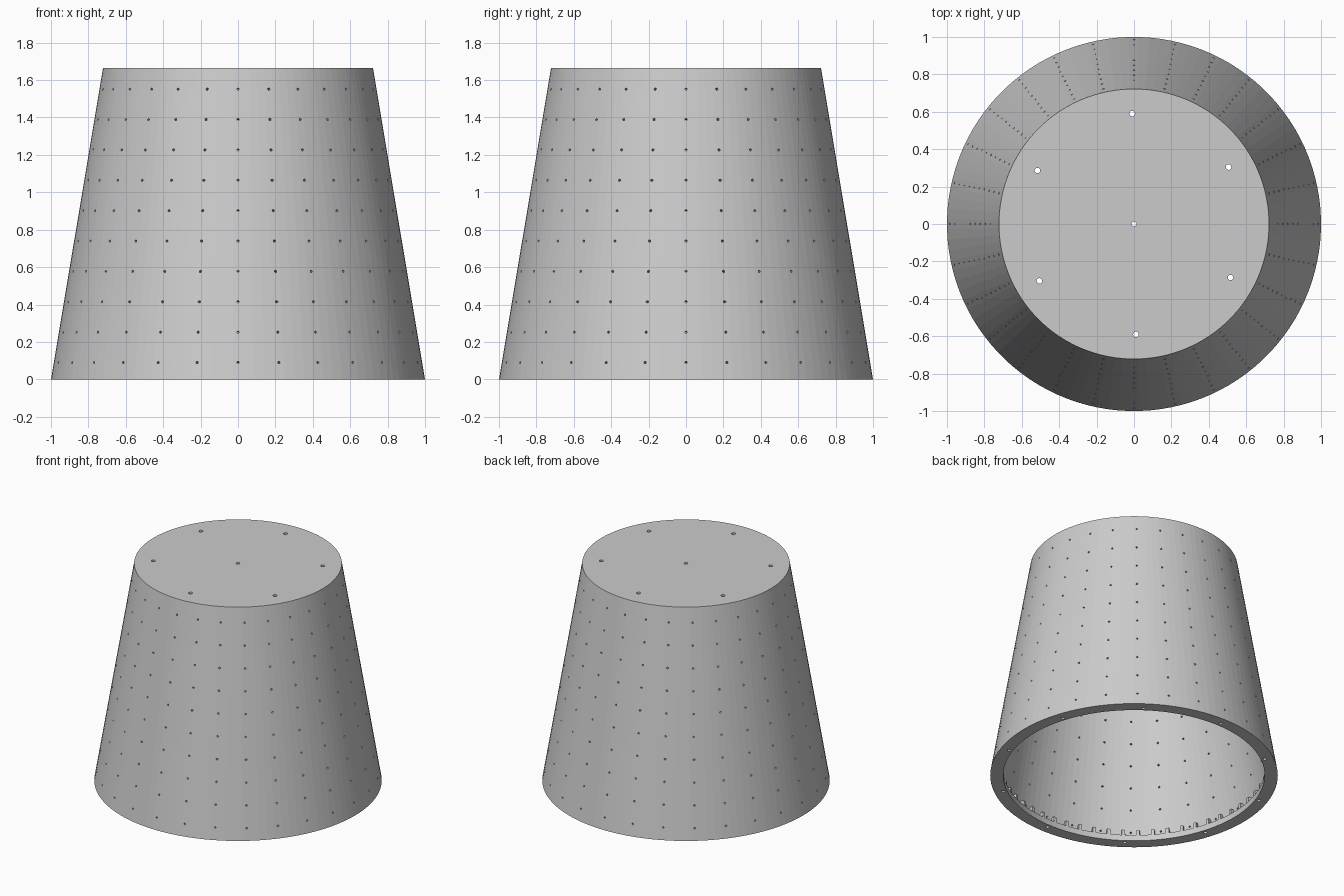
import bpy, bmesh
from math import pi, radians, cos, sin
from mathutils import Matrix, Vector

cube = bpy.data.objects.get("Cube")
if cube:
    bpy.data.objects.remove(cube, do_unlink=True)

H, R_BASE, R_TOP = 1.665, 1.0, 0.722
WALL = LID = FLANGE = 0.045
R_MOUTH = 0.909
COLUMNS, ROWS = 28, 10
SEGMENTS = COLUMNS * 4
SLOPE = (R_BASE - R_TOP) / H

grey = bpy.data.materials.new("plain grey")
grey.use_nodes = True
grey.diffuse_color = (0.6, 0.6, 0.6, 1)
grey.node_tree.nodes["Principled BSDF"].inputs["Base Color"].default_value = (0.6, 0.6, 0.6, 1)


def make_object(name, bm):
    bmesh.ops.recalc_face_normals(bm, faces=bm.faces)
    mesh = bpy.data.meshes.new(name)
    bm.to_mesh(mesh)
    bm.free()
    mesh.materials.append(grey)
    obj = bpy.data.objects.new(name, mesh)
    bpy.context.collection.objects.link(obj)
    return obj


def add_drill(bm, centre, axis, radius, length, sides):
    turn = Vector(axis).to_track_quat('Z', 'Y').to_matrix().to_4x4()
    bmesh.ops.create_cone(bm, cap_ends=True, segments=sides, radius1=radius, radius2=radius,
                          depth=length, matrix=Matrix.Translation(centre) @ turn)


def cut_holes(target, name, bm):
    drills = make_object(name, bm)
    drills.hide_render = True
    cut = target.modifiers.new(name, 'BOOLEAN')
    cut.operation = 'DIFFERENCE'
    cut.solver = 'EXACT'
    cut.object = drills
    bpy.context.view_layer.objects.active = target
    bpy.ops.object.modifier_apply(modifier=cut.name)
    bpy.data.objects.remove(drills, do_unlink=True)


def polar(radius, angle, z):
    return Vector((radius * cos(angle), radius * sin(angle), z))


def inner_radius(z):
    return R_BASE - WALL - SLOPE * z


# Thin tapered shell, closed at the top, with an inward flange round the mouth
bm = bmesh.new()
profile = [(R_TOP, H), (R_BASE, 0), (R_MOUTH, 0), (R_MOUTH, FLANGE),
           (inner_radius(FLANGE), FLANGE), (inner_radius(H - LID), H - LID)]
rings = [[bm.verts.new(polar(r, 2 * pi * (i + 0.5) / SEGMENTS, z)) for i in range(SEGMENTS)]
         for r, z in profile]
for lower, upper in zip(rings, rings[1:]):
    for i in range(SEGMENTS):
        j = (i + 1) % SEGMENTS
        bm.faces.new((lower[i], lower[j], upper[j], upper[i]))
bm.faces.new(rings[0])
bm.faces.new(rings[-1])
shell = make_object("tapered_shell", bm)

# Grid of fine holes square to the sloping wall
bm = bmesh.new()
for row in range(ROWS):
    z = 0.09 + row * 0.1624
    for col in range(COLUMNS):
        angle = 2 * pi * col / COLUMNS
        outward = polar(1, angle, SLOPE)
        centre = polar(R_BASE - SLOPE * z, angle, z) - outward * WALL / 2
        add_drill(bm, centre, outward, 0.0068, WALL * 2, 6)
cut_holes(shell, "wall_drills", bm)

# Lid holes: a ring of six and one in the middle
bm = bmesh.new()
for k in range(6):
    add_drill(bm, polar(0.59, radians(31 + 60 * k), H - LID / 2), (0, 0, 1), 0.015, LID * 3, 12)
add_drill(bm, (0, 0, H - LID / 2), (0, 0, 1), 0.0135, LID * 3, 12)
cut_holes(shell, "lid_drills", bm)

# Ten holes through the flange
bm = bmesh.new()
for k in range(10):
    add_drill(bm, polar(0.937, radians(18 + 36 * k), 0), (0, 0, 1), 0.013, FLANGE * 3, 12)
cut_holes(shell, "flange_drills", bm)

# Small ribs standing on the flange against the wall
bm = bmesh.new()
RIBS = COLUMNS * 2
for k in range(RIBS):
    angle = 2 * pi * (k + 0.5) / RIBS
    place = Matrix.Translation(polar(0.935, angle, FLANGE + 0.02))
    bmesh.ops.create_cube(bm, size=1, matrix=place @ Matrix.Rotation(angle, 4, 'Z')
                          @ Matrix.Diagonal((0.04, 0.022, 0.05, 1)))
make_object("flange_ribs", bm)
